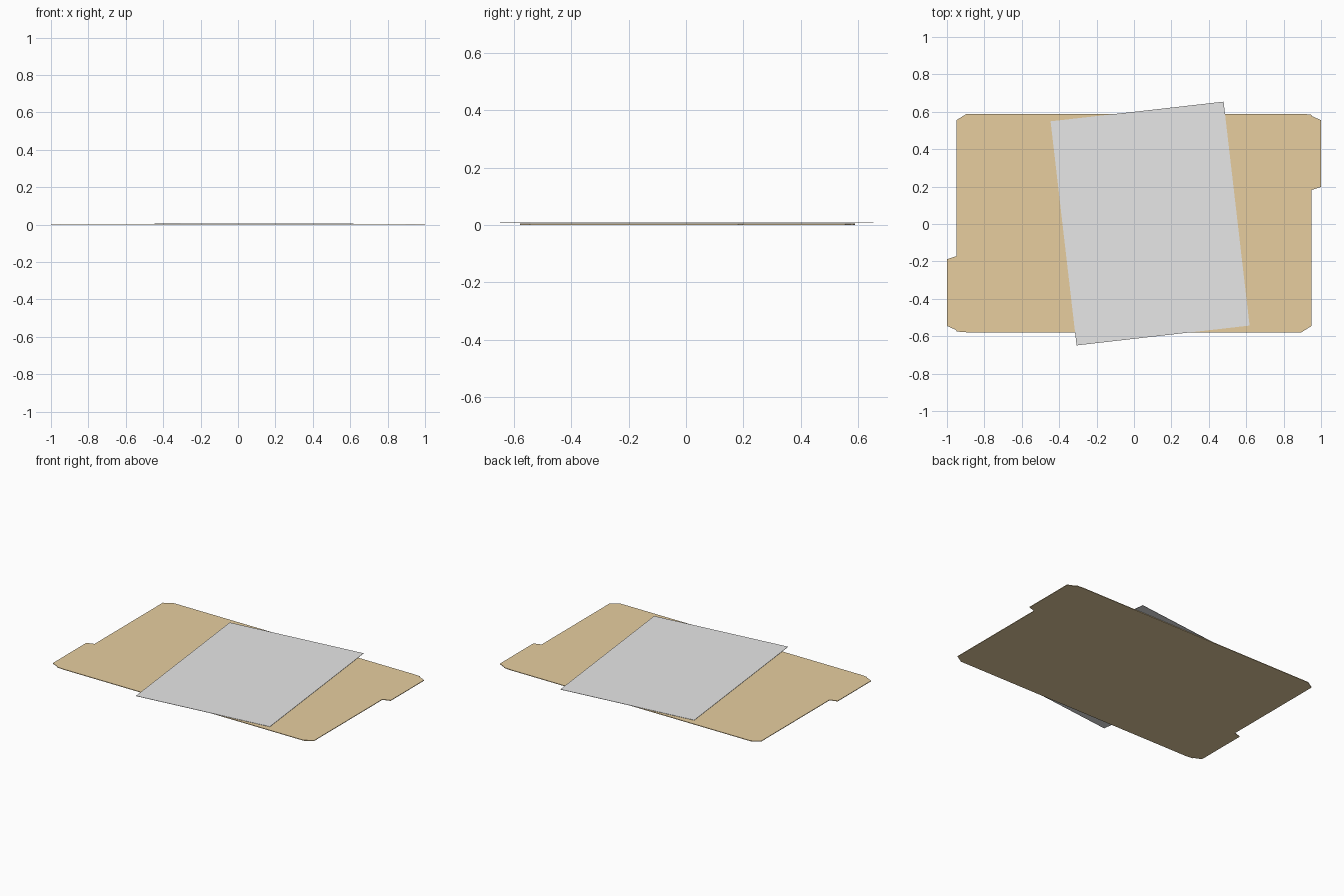
import bpy, bmesh

if "Cube" in bpy.data.objects:
    bpy.data.objects.remove(bpy.data.objects["Cube"])


def material(name, color):
    m = bpy.data.materials.new(name)
    m.diffuse_color = (*color, 1.0)
    m.use_nodes = True
    m.node_tree.nodes["Principled BSDF"].inputs["Base Color"].default_value = m.diffuse_color
    return m


def slab(name, outline, z0, z1, mat):
    """Extrude a flat outline into a thin sheet."""
    bm = bmesh.new()
    face = bm.faces.new([bm.verts.new((x, y, z0)) for x, y in outline])
    ext = bmesh.ops.extrude_face_region(bm, geom=[face])
    for v in ext["geom"]:
        if isinstance(v, bmesh.types.BMVert):
            v.co.z = z1
    if not any(f.normal.z < -0.5 and f.calc_center_median().z < z0 + 1e-5 for f in bm.faces):
        pass
    bmesh.ops.recalc_face_normals(bm, faces=bm.faces[:])
    me = bpy.data.meshes.new(name)
    bm.to_mesh(me)
    bm.free()
    me.materials.append(mat)
    ob = bpy.data.objects.new(name, me)
    bpy.context.collection.objects.link(ob)
    return ob


manila = material("manila card", (0.80, 0.617, 0.347))
white = material("paper white", (0.80, 0.80, 0.80))

# Folder: half outline (right end with its tab), repeated by a half turn
half = [(0.895, -0.584), (0.95, -0.55), (0.95, 0.177), (1.0, 0.193),
        (1.0, 0.55), (0.953, 0.571), (0.947, 0.58), (0.895, 0.584)]
folder_outline = half + [(-x, -y) for x, y in half]
# small shift in y, as the card is not quite centred under the sheet
slab("folder", [(x, y + 0.005) for x, y in folder_outline], 0.0, 0.004, manila)

# Paper sheet lying slightly turned across the folder
edge = [(-0.307, -0.649), (0.618, -0.543), (0.479, 0.654), (-0.446, 0.549)]
slab("paper_sheet", edge, 0.006, 0.008, white)
